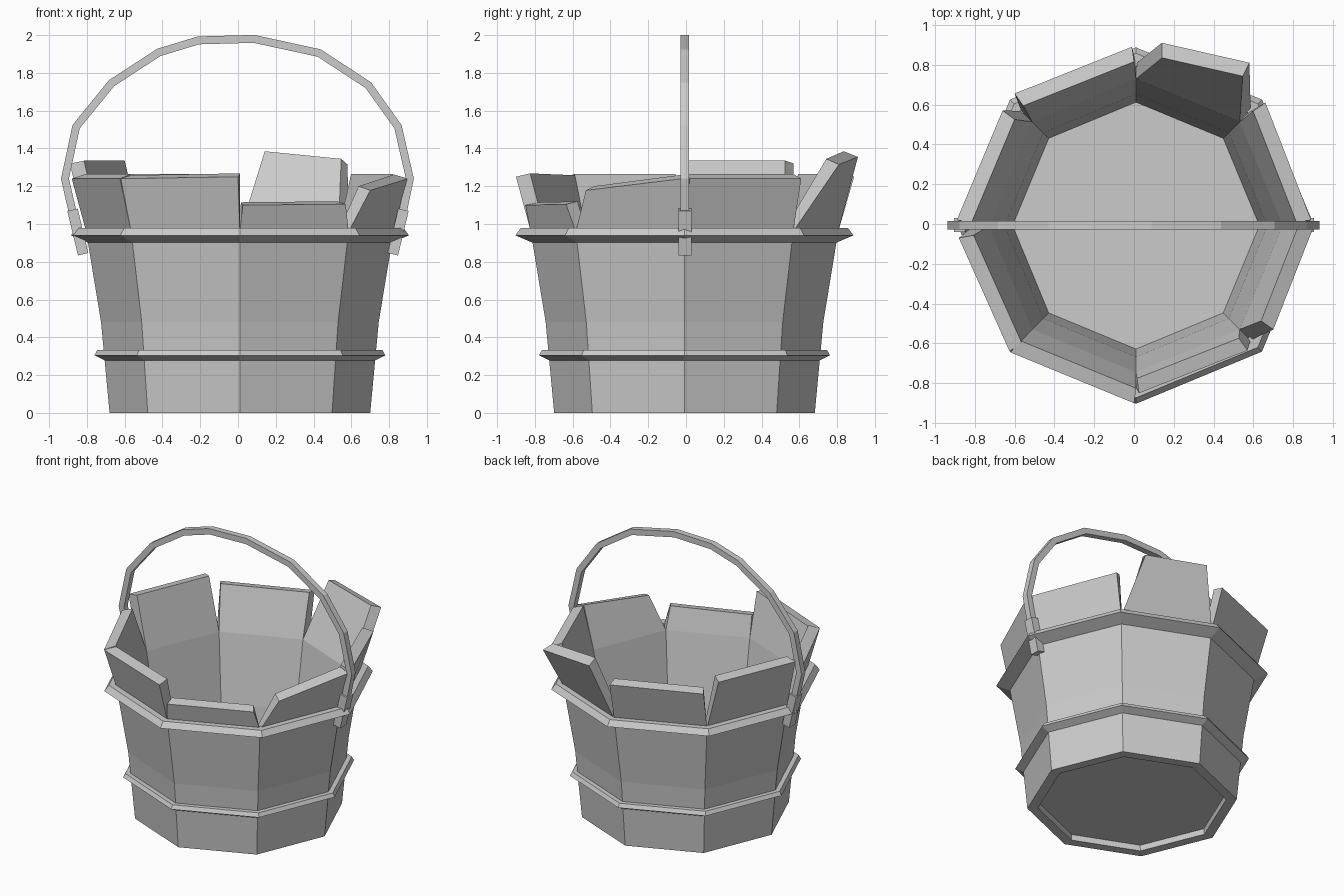
import bpy, bmesh, math
from mathutils import Vector

if "Cube" in bpy.data.objects:
    bpy.data.objects.remove(bpy.data.objects["Cube"])

CX, CY, N = 0.01, -0.008, 8


def finish(name, bm):
    bmesh.ops.recalc_face_normals(bm, faces=bm.faces)
    me = bpy.data.meshes.new(name)
    bm.to_mesh(me)
    bm.free()
    ob = bpy.data.objects.new(name, me)
    bpy.context.collection.objects.link(ob)
    return ob


def corner(i, r, z):
    a = i * 2 * math.pi / N
    return Vector((CX + r * math.cos(a), CY + r * math.sin(a), z))


def ring_loft(name, profile, closed=True, cap_ends=False):
    """Sweep an (r, z) profile round the octagon."""
    bm = bmesh.new()
    rings = [[bm.verts.new(corner(i, r, z)) for i in range(N)] for r, z in profile]
    pairs = list(zip(rings, rings[1:])) + ([(rings[-1], rings[0])] if closed else [])
    for a, b in pairs:
        for i in range(N):
            j = (i + 1) % N
            bm.faces.new((a[i], a[j], b[j], b[i]))
    if cap_ends:
        bm.faces.new(rings[0])
        bm.faces.new(rings[-1])
    return finish(name, bm)


# Bucket wall with raised floor and recessed underside
ring_loft("bucket_body", [(0.62, 0.06), (0.66, 0.48), (0.737, 0.96), (0.814, 0.96),
                          (0.735, 0.48), (0.69, 0.0), (0.62, 0.0), (0.615, 0.04)],
          closed=False, cap_ends=True)

# Two hoops
ring_loft("lower_hoop", [(0.70, 0.27), (0.77, 0.305), (0.755, 0.332), (0.71, 0.332)])
ring_loft("upper_hoop", [(0.79, 0.895), (0.895, 0.94), (0.865, 0.98), (0.80, 0.98)])

# Loose stave tops: outer top corners, counter-clockwise from +x, and inner lift
STAVES = [
    ((0.89, 0.02, 1.24), (0.66, 0.61, 1.24), 0.025),
    ((0.58, 0.81, 1.315), (0.14, 0.91, 1.355), 0.03),
    ((-0.01, 0.89, 1.25), (-0.60, 0.655, 1.25), 0.015),
    ((-0.66, 0.57, 1.32), (-0.89, 0.02, 1.32), 0.015),
    ((-0.88, -0.07, 1.24), (-0.625, -0.64, 1.24), 0.025),
    ((-0.62, -0.645, 1.24), (0.0, -0.90, 1.25), 0.018),
    ((0.025, -0.85, 1.10), (0.57, -0.635, 1.105), 0.015),
    ((0.70, -0.53, 1.178), (0.90, -0.02, 1.24), 0.022),
]
for k, (p, q, lift) in enumerate(STAVES):
    p, q = Vector(p), Vector(q)
    along = (q - p)
    along.z = 0
    along.normalize()
    inward = Vector((-along.y, along.x, 0)) * 0.073 + Vector((0, 0, lift))
    top = [p, q, q + inward - along * 0.018, p + inward + along * 0.018]
    base = [corner(k, 0.814, 0.96), corner(k + 1, 0.814, 0.96),
            corner(k + 1, 0.737, 0.96), corner(k, 0.737, 0.96)]
    bm = bmesh.new()
    lo = [bm.verts.new(v) for v in base]
    hi = [bm.verts.new(v) for v in top]
    for i in range(4):
        j = (i + 1) % 4
        bm.faces.new((lo[i], lo[j], hi[j], hi[i]))
    bm.faces.new(hi)
    bm.faces.new(lo)
    finish("stave_top_%d" % (k + 1), bm)


def strip(name, path, half_t, half_w):
    """Rectangular bar along an (x, z) path."""
    pts = [Vector((x, 0, z)) for x, z in path]
    bm = bmesh.new()
    secs = []
    for i, c in enumerate(pts):
        d0 = (c - pts[max(i - 1, 0)]).normalized()
        d1 = (pts[min(i + 1, len(pts) - 1)] - c).normalized()
        t = (d0 + d1).normalized()
        n = Vector((-t.z, 0, t.x)) * half_t
        w = Vector((0, half_w, 0))
        o = c + Vector((0, -0.006, 0))
        secs.append([bm.verts.new(v) for v in (o + n + w, o + n - w, o - n - w, o - n + w)])
    for a, b in zip(secs, secs[1:]):
        for i in range(4):
            j = (i + 1) % 4
            bm.faces.new((a[i], a[j], b[j], b[i]))
    bm.faces.new(secs[0])
    bm.faces.new(secs[-1])
    return finish(name, bm)


# Bent handle
strip("handle", [(-0.875, 1.06), (-0.916, 1.24), (-0.857, 1.515), (-0.67, 1.745),
                 (-0.42, 1.908), (-0.21, 1.972), (0.085, 1.98), (0.43, 1.905),
                 (0.69, 1.735), (0.847, 1.515), (0.91, 1.24), (0.872, 1.06)], 0.021, 0.022)

# Wider handle ends tucked behind the upper hoop
for side, label in ((-1, "left"), (1, "right")):
    strip("handle_end_" + label, [(side * 0.82, 0.84), (side * 0.876, 1.075)], 0.028, 0.035)
